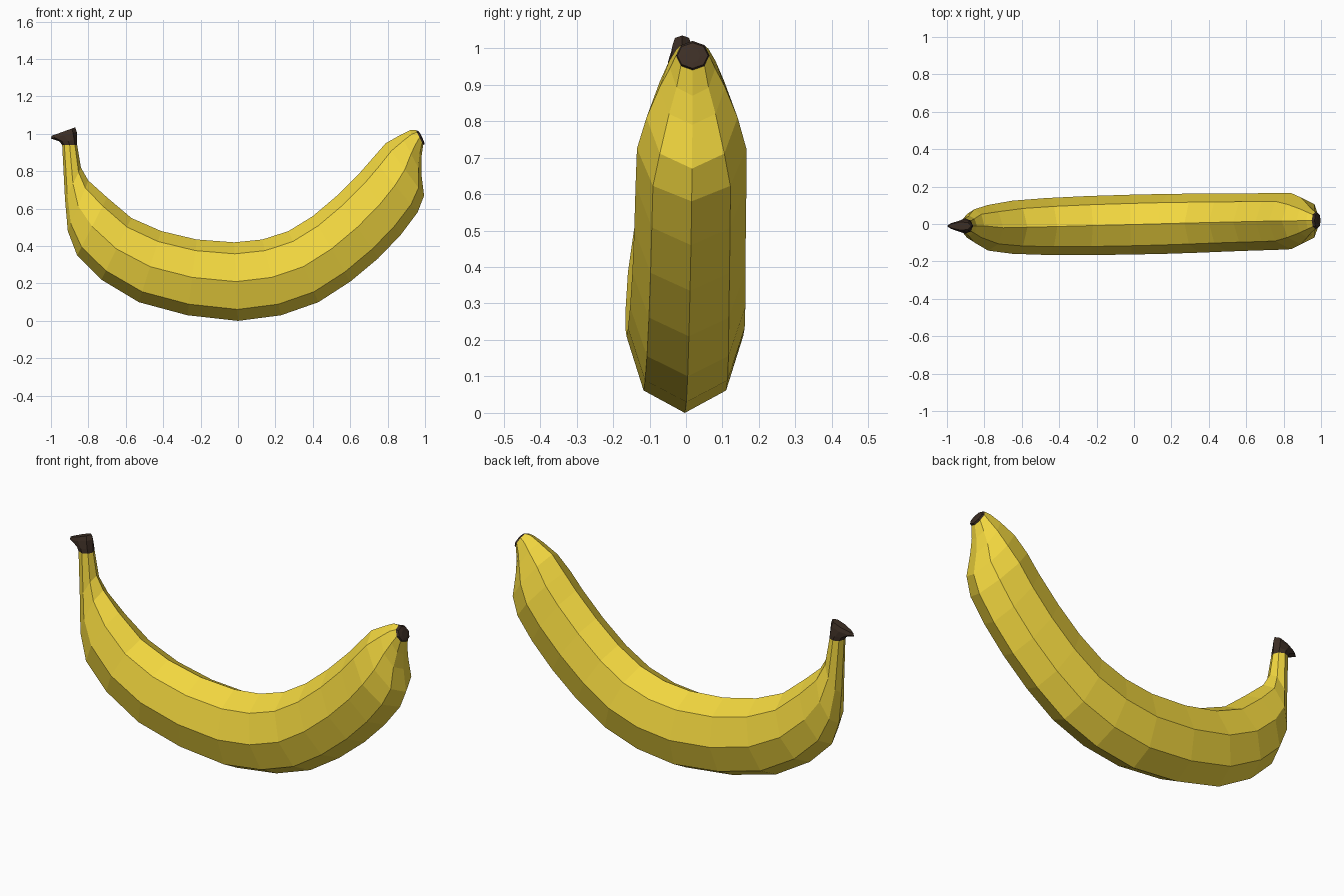
import bpy, bmesh, math

if "Cube" in bpy.data.objects:
    bpy.data.objects.remove(bpy.data.objects["Cube"])

SIDES = 8


def material(name, color):
    m = bpy.data.materials.new(name)
    m.diffuse_color = (*color, 1)
    m.use_nodes = True
    m.node_tree.nodes["Principled BSDF"].inputs["Base Color"].default_value = m.diffuse_color
    return m


def loft(name, rings, mat, cap_start=False, cap_end=False):
    """Skin octagonal rings: outer x, z, inner x, z, half width, centre y, outer-side taper."""
    bm = bmesh.new()
    loops = []
    for ox, oz, ix, iz, w, y, taper in rings:
        loop = []
        for k in range(SIDES):
            a = 2 * math.pi * k / SIDES
            f = (1 - math.cos(a)) / 2          # 0 = outer ridge, 1 = inner ridge
            side = math.sin(a) * w * (taper + (1 - taper) * f)
            loop.append(bm.verts.new((ox + (ix - ox) * f, y + side, oz + (iz - oz) * f)))
        loops.append(loop)
    for a, b in zip(loops, loops[1:]):
        for k in range(SIDES):
            n = (k + 1) % SIDES
            bm.faces.new((a[k], a[n], b[n], b[k]))
    if cap_start:
        bm.faces.new(loops[0][::-1])
    if cap_end:
        bm.faces.new(loops[-1])
    bmesh.ops.recalc_face_normals(bm, faces=bm.faces)
    # An open tube may be turned inside out, so check against its first ring
    bm.faces.ensure_lookup_table()
    f = bm.faces[0]
    centre = sum((v.co for v in loops[0]), loops[0][0].co * 0) / SIDES
    if (f.calc_center_median() - centre).dot(f.normal) < 0:
        bmesh.ops.reverse_faces(bm, faces=bm.faces)
    me = bpy.data.meshes.new(name)
    bm.to_mesh(me)
    bm.free()
    me.materials.append(mat)
    ob = bpy.data.objects.new(name, me)
    bpy.context.collection.objects.link(ob)
    return ob


yellow = material("peel_yellow", (0.89, 0.68, 0.05))
brown = material("end_brown", (0.045, 0.027, 0.018))

# Curved peel, from the stem round to the blossom end
peel = [
    (-0.94, 0.94, -0.86, 0.94, 0.04),
    (-0.925, 0.65, -0.84, 0.82, 0.055),
    (-0.91, 0.48, -0.80, 0.75, 0.088),
    (-0.86, 0.35, -0.70, 0.66, 0.122),
    (-0.73, 0.22, -0.57, 0.55, 0.142),
    (-0.53, 0.10, -0.41, 0.48, 0.152),
    (-0.27, 0.03, -0.22, 0.435, 0.158),
    (0.00, 0.00, -0.02, 0.42, 0.16),
    (0.23, 0.03, 0.13, 0.435, 0.16),
    (0.43, 0.10, 0.27, 0.48, 0.158),
    (0.60, 0.21, 0.40, 0.56, 0.155),
    (0.75, 0.335, 0.53, 0.67, 0.153),
    (0.87, 0.46, 0.65, 0.79, 0.152),
    (0.96, 0.58, 0.72, 0.87, 0.15),
    (0.995, 0.67, 0.79, 0.95, 0.125),
    (0.98, 0.79, 0.87, 0.995, 0.09),
    (0.98, 0.87, 0.92, 1.02, 0.062),
    (0.99, 0.94, 0.95, 1.02, 0.046),
]
# The fruit drifts slightly sideways along its length
rings = [(*r, 0.022 * (r[0] + r[2]) / 2 - 0.003 + (0.012 if r[0] < -0.9 else 0), 1)
         for r in peel]
loft("peel", rings, yellow)

# Dark blossom tip
y = rings[-1][5]
loft("blossom_tip", [rings[-1],
                     (0.998, 0.945, 0.965, 1.015, 0.042, y, 1),
                     (0.994, 0.96, 0.976, 1.0, 0.02, y, 1)], brown, cap_end=True)

# Dark cut stem, pinched and drawn out on its outer side
y = rings[0][5]
loft("stem_cap", [rings[0],
                  (-0.955, 0.96, -0.862, 0.965, 0.043, y, 0.8),
                  (-1.0, 0.975, -0.862, 1.01, 0.042, y, 0.4),
                  (-0.995, 0.99, -0.87, 1.035, 0.03, y, 0.4)], brown, cap_end=True)
